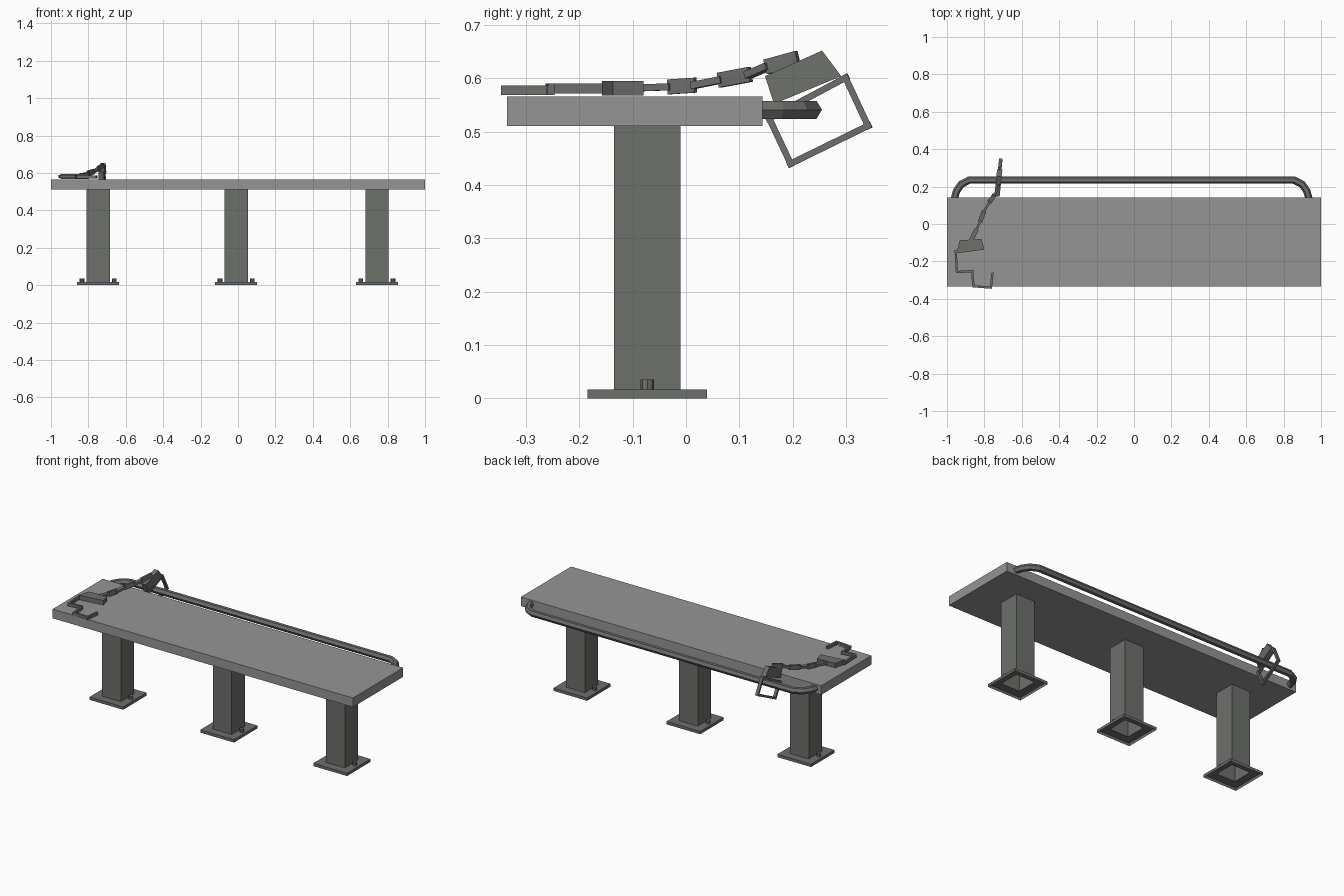
import bpy, bmesh, math
from mathutils import Vector, Matrix

if "Cube" in bpy.data.objects:
    bpy.data.objects.remove(bpy.data.objects["Cube"])


def material(name, rgb):
    m = bpy.data.materials.new(name)
    m.diffuse_color = (*rgb, 1)
    m.use_nodes = True
    m.node_tree.nodes["Principled BSDF"].inputs["Base Color"].default_value = m.diffuse_color
    return m


SEAT = material("light grey seat", (0.30, 0.30, 0.30))
STEEL = material("dark grey steel", (0.153, 0.16, 0.148))


def finish(name, bm, mat):
    me = bpy.data.meshes.new(name)
    bm.to_mesh(me)
    bm.free()
    me.materials.append(mat)
    ob = bpy.data.objects.new(name, me)
    bpy.context.collection.objects.link(ob)
    return ob


def add_box(bm, lo, hi):
    lo, hi = Vector(lo), Vector(hi)
    s = hi - lo
    mat = Matrix.Translation((lo + hi) / 2) @ Matrix.Diagonal((*s, 1))
    return bmesh.ops.create_cube(bm, size=1, matrix=mat)["verts"]


def add_bar(bm, a, b, wide, thick, up=(0, 0, 1), extend=0.0):
    """Box from a to b; thick is measured along up, wide across it."""
    a, b, up = Vector(a), Vector(b), Vector(up)
    d = (b - a).normalized()
    side = up.cross(d).normalized()
    up = d.cross(side)
    rot = Matrix((d, side, up)).transposed().to_4x4()
    size = Matrix.Diagonal(((b - a).length + 2 * extend, wide, thick, 1))
    bmesh.ops.create_cube(bm, size=1, matrix=Matrix.Translation((a + b) / 2) @ rot @ size)


def add_prism(bm, pts, offset):
    """Flat outline pushed along an offset vector."""
    f = bm.faces.new([bm.verts.new(p) for p in pts])
    r = bmesh.ops.extrude_face_region(bm, geom=[f])
    bmesh.ops.translate(bm, vec=offset, verts=[v for v in r["geom"] if isinstance(v, bmesh.types.BMVert)])
    bmesh.ops.recalc_face_normals(bm, faces=bm.faces)


# Seat slab
bm = bmesh.new()
add_box(bm, (-1, -0.335, 0.511), (1, 0.143, 0.566))
finish("seat", bm, SEAT)

# Legs: post and foot plate are open underneath, with a bolt on each side
PY, H, P, T = -0.0725, 0.0625, 0.112, 0.017
for name, x in (("left", -0.748), ("middle", -0.01), ("right", 0.743)):
    bm = bmesh.new()
    rings = []
    for r, z in ((P, 0), (P, T), (H, T), (H, 0.511)):
        rings.append([bm.verts.new((x + sx * r, PY + sy * r, z))
                      for sx, sy in ((-1, -1), (1, -1), (1, 1), (-1, 1))])
    for lower, upper in zip(rings, rings[1:]):
        for i in range(4):
            j = (i + 1) % 4
            bm.faces.new((lower[i], lower[j], upper[j], upper[i]))
    finish(name + "_leg", bm, STEEL)
    bm = bmesh.new()
    for s in (-1, 1):
        bmesh.ops.create_cone(bm, cap_ends=True, segments=8, radius1=0.0125, radius2=0.0125, depth=0.02,
                              matrix=Matrix.Translation((x + s * 0.086, PY, T + 0.009)))
    finish(name + "_leg_bolts", bm, STEEL)

# Rail: hexagonal tube swept along the back, mirrored about its own middle
half = [(0.948, 0.135), (0.937, 0.175), (0.912, 0.212), (0.868, 0.235)]
path = [Vector((-x - 0.0125, y, 0.541)) for x, y in half]
path += [Vector((x - 0.0125, y, 0.541)) for x, y in reversed(half)]
bm = bmesh.new()
rings = []
for i, p in enumerate(path):
    d_in = (p - path[max(i - 1, 0)]).normalized()
    d_out = (path[min(i + 1, len(path) - 1)] - p).normalized()
    d = (d_in + d_out).normalized()
    side = d.cross(Vector((0, 0, 1)))
    grow = 1 / max(d.dot(d_out), d.dot(d_in))
    rings.append([bm.verts.new(p + 0.0195 * (side * grow * math.cos(k * math.pi / 3)
                                             + Vector((0, 0, math.sin(k * math.pi / 3)))))
                  for k in range(6)])
for a, b in zip(rings, rings[1:]):
    for k in range(6):
        bm.faces.new((a[k], a[(k + 1) % 6], b[(k + 1) % 6], b[k]))
bm.faces.new(rings[0])
bm.faces.new(rings[-1])
bmesh.ops.recalc_face_normals(bm, faces=bm.faces)
finish("back_rail", bm, STEEL)

# Open cuff lying on the seat
bm = bmesh.new()
add_prism(bm, [(x, y, 0.568) for x, y in
               ((-0.932, -0.087), (-0.815, -0.08), (-0.80, -0.137), (-0.95, -0.157))], (0, 0, 0.027))
finish("open_cuff_lock", bm, STEEL)
bm = bmesh.new()
pts = [(-0.953, -0.145), (-0.947, -0.257), (-0.865, -0.252), (-0.858, -0.333), (-0.765, -0.34), (-0.757, -0.265)]
for i, (a, b) in enumerate(zip(pts, pts[1:])):
    z = 0.581 if i < 2 else 0.578
    add_bar(bm, (*a, z), (*b, z), 0.012, 0.018, extend=0.005)
finish("open_cuff_arms", bm, STEEL)

# Closed cuff hanging on the rail, drawn in a nearly upright plane


def hang(y, z, dx=0.0):
    return Vector((-0.712 + (y - 0.35) * 0.1 + dx, y, z))


bm = bmesh.new()
add_prism(bm, [hang(y, z, -0.014) for y, z in
               ((0.148, 0.604), (0.255, 0.652), (0.291, 0.604), (0.165, 0.552))], (0.028, 0, 0))
finish("closed_cuff_lock", bm, STEEL)
bm = bmesh.new()
corners = [hang(y, z) for y, z in ((0.299, 0.601), (0.341, 0.511), (0.196, 0.440), (0.156, 0.525))]
for i in range(4):
    add_bar(bm, corners[i], corners[(i + 1) % 4], 0.012, 0.018, up=(1, 0, 0), extend=0.006)
finish("closed_cuff_arms", bm, STEEL)

# Chain: thin flat links alternate with tall upright ones
stops = [(-0.872, -0.09, 0.582), (-0.842, -0.03, 0.584), (-0.822, 0.015, 0.587), (-0.803, 0.065, 0.597),
         (-0.772, 0.118, 0.607), (-0.748, 0.153, 0.622), (-0.722, 0.207, 0.637)]
bm = bmesh.new()
for i, (a, b) in enumerate(zip(stops, stops[1:])):
    tall = i % 2
    add_bar(bm, a, b, 0.012 if tall else 0.024, 0.028 if tall else 0.013, extend=0.003)
finish("chain", bm, STEEL)
